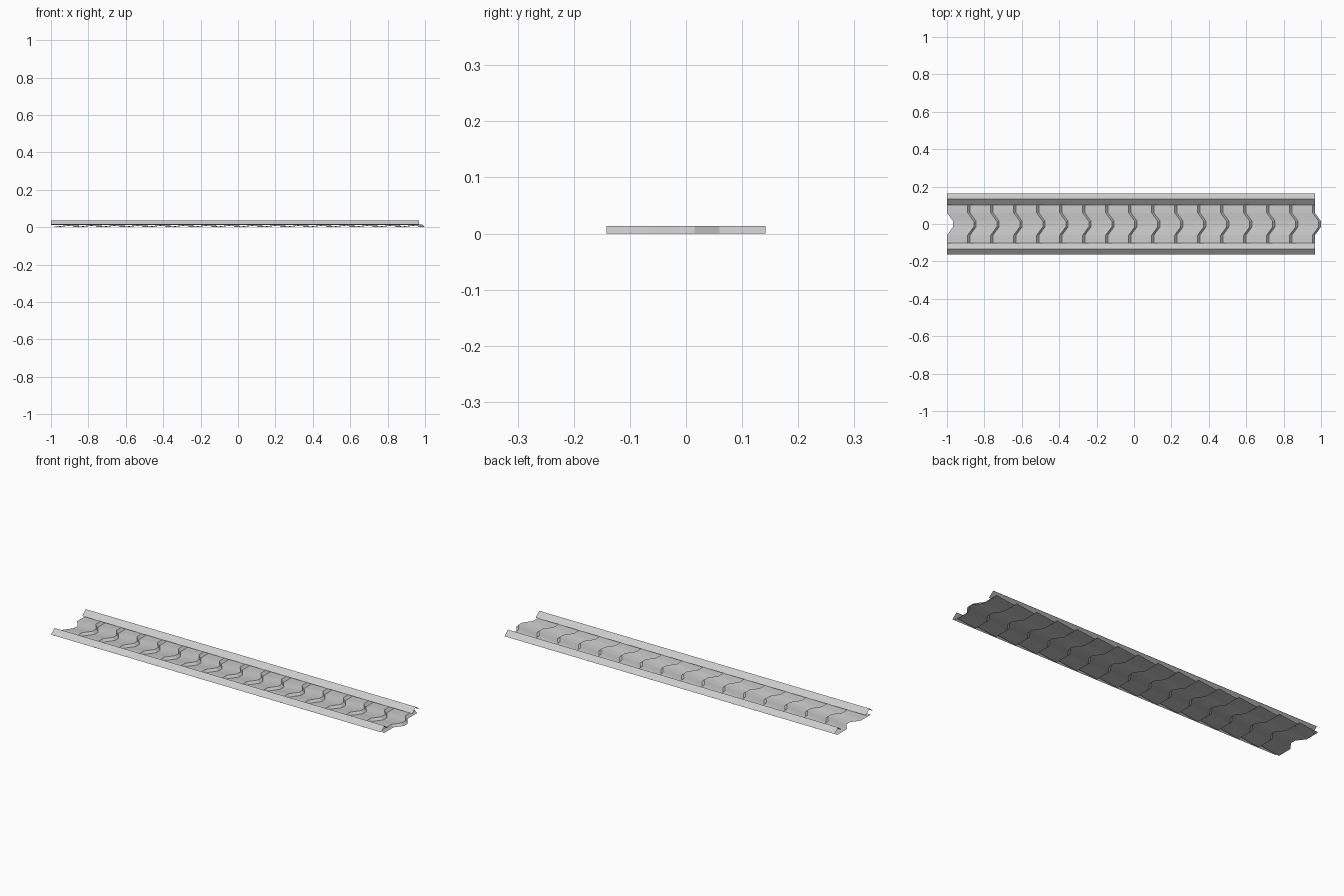
import bpy

if "Cube" in bpy.data.objects:
    bpy.data.objects.remove(bpy.data.objects["Cube"])

PLATES = 16
X_START, X_END = -1.0, 0.967
PITCH = (X_END - X_START) / PLATES
LIP = 0.0125      # run of the sloped drop at each plate's leading edge
STEP = 0.013      # height of that drop

# (y, forward offset) outline of the chevron edge shared by all plates
CHEVRON = [(-0.142, 0), (-0.06, 0), (-0.015, 0.033),
           (0.015, 0.033), (0.06, 0), (0.142, 0)]


def sheet(name, rows):
    """Skin a grid of quads between successive rows of points."""
    n = len(rows[0])
    verts = [p for row in rows for p in row]
    faces = [(r * n + i, (r + 1) * n + i, (r + 1) * n + i + 1, r * n + i + 1)
             for r in range(len(rows) - 1) for i in range(n - 1)]
    mesh = bpy.data.meshes.new(name)
    mesh.from_pydata(verts, [], faces)
    obj = bpy.data.objects.new(name, mesh)
    bpy.context.collection.objects.link(obj)
    return obj


# Belt: one sawtooth plate (gentle rise, then a steep lip), repeated along x
profile = [(0, 0), (PITCH - LIP, STEP), (PITCH, 0)]
belt = sheet("belt_plates",
             [[(X_START + x + dx, y, z) for y, dx in CHEVRON] for x, z in profile])
array = belt.modifiers.new("repeat", 'ARRAY')
array.count = PLATES
array.use_relative_offset = False
array.use_constant_offset = True
array.constant_offset_displace = (PITCH, 0, 0)

# Side rails: open ridge-shaped sheets, mirrored across the belt
ridge = [(0.102, 0.012), (0.133, 0.037), (0.163, 0.013)]
rails = sheet("side_rails",
              [[(x, y, z) for y, z in ridge] for x in (X_START, X_END)])
mirror = rails.modifiers.new("other_side", 'MIRROR')
mirror.use_axis = (False, True, False)
